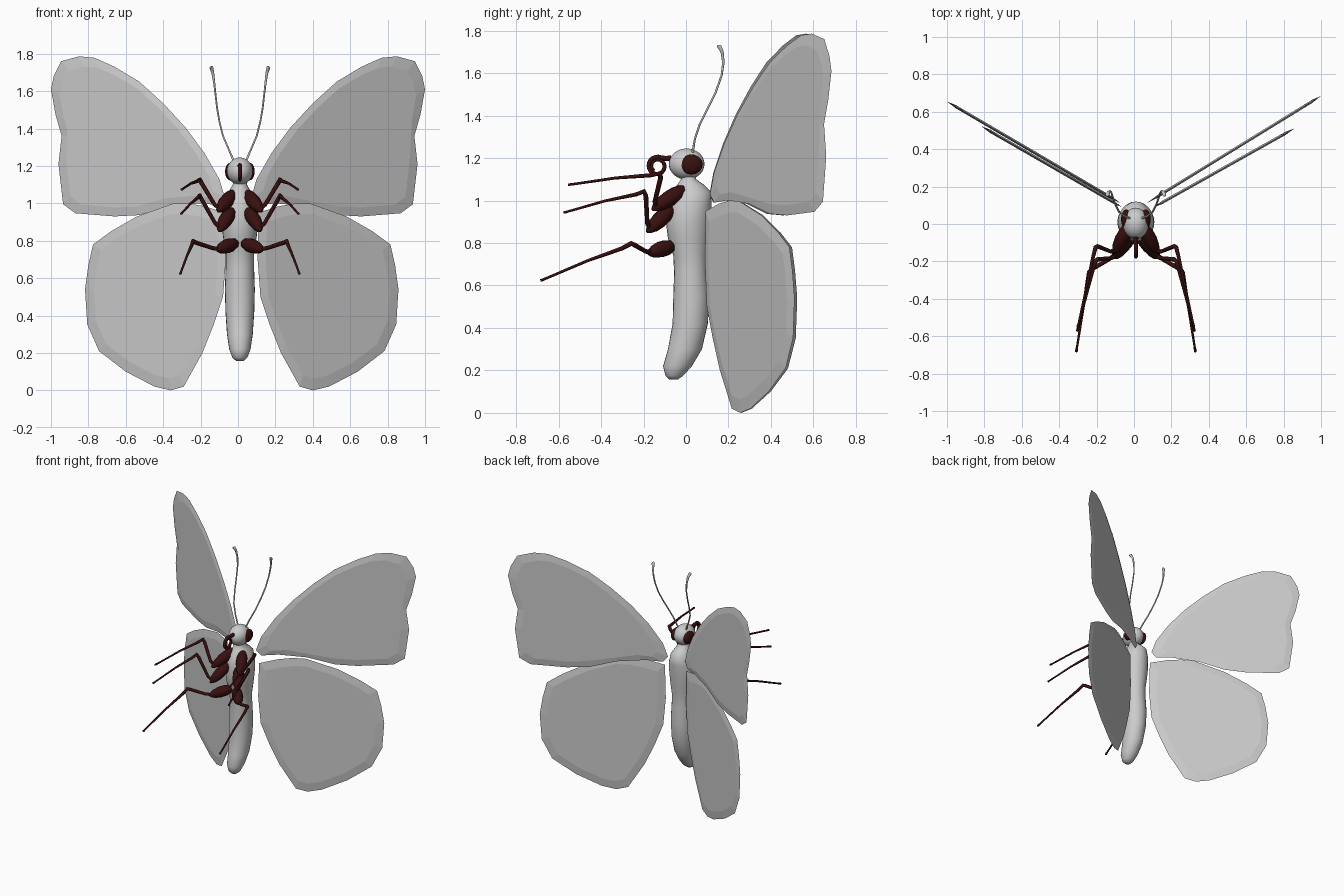
import bpy, bmesh, math
from mathutils import Vector

if "Cube" in bpy.data.objects:
    bpy.data.objects.remove(bpy.data.objects["Cube"])

CX = 0.01  # symmetry line of body


def material(name, col):
    m = bpy.data.materials.new(name)
    m.diffuse_color = (*col, 1)
    m.use_nodes = True
    m.node_tree.nodes["Principled BSDF"].inputs["Base Color"].default_value = m.diffuse_color
    return m


GREY = material("light grey", (0.6, 0.6, 0.6))
DARK = material("dark maroon", (0.04, 0.005, 0.005))


def finish(name, mesh, mat, smooth=True):
    mesh.materials.clear()
    mesh.materials.append(mat)
    for p in mesh.polygons:
        p.use_smooth = smooth
    ob = bpy.data.objects.new(name, mesh)
    bpy.context.collection.objects.link(ob)
    return ob


def from_bm(name, bm, mat, smooth=True):
    bmesh.ops.recalc_face_normals(bm, faces=bm.faces)
    me = bpy.data.meshes.new(name)
    bm.to_mesh(me)
    bm.free()
    return finish(name, me, mat, smooth)


def bridge(bm, a, b):
    for i in range(len(a)):
        j = (i + 1) % len(a)
        bm.faces.new((a[i], a[j], b[j], b[i]))


def ellipsoid(name, loc, size, mat):
    bm = bmesh.new()
    bmesh.ops.create_uvsphere(bm, u_segments=24, v_segments=16, radius=1)
    for v in bm.verts:
        v.co = Vector(loc) + Vector(c * s for c, s in zip(v.co, size))
    return from_bm(name, bm, mat)


def tube(name, pts, mat, sides=2):
    """Sweep a round section along (x, y, z, radius) points."""
    cu = bpy.data.curves.new(name, 'CURVE')
    cu.dimensions = '3D'
    cu.bevel_depth = 1
    cu.bevel_resolution = sides
    cu.use_fill_caps = True
    sp = cu.splines.new('POLY')
    sp.points.add(len(pts) - 1)
    for p, (x, y, z, r) in zip(sp.points, pts):
        p.co = (x, y, z, 1)
        p.radius = r
    tmp = bpy.data.objects.new("tmp", cu)
    bpy.context.collection.objects.link(tmp)
    bpy.context.view_layer.update()
    me = bpy.data.meshes.new_from_object(
        tmp.evaluated_get(bpy.context.evaluated_depsgraph_get()))
    bpy.data.objects.remove(tmp)
    return finish(name, me, mat)


def wing(name, outline, side, cx, y0, slope):
    """Thin plate thinning to a knife edge, leaning back outwards."""
    bm = bmesh.new()
    n = len(outline)
    mx = sum(p[0] for p in outline) / n
    mz = sum(p[1] for p in outline) / n

    def ring(k, off):
        out = []
        for x, z in outline:
            x, z = mx + (x - mx) * k, mz + (z - mz) * k
            out.append(bm.verts.new((cx + side * x, y0 + slope * x + off, z)))
        return out
    rim, front, back = ring(1, 0), ring(0.88, -0.009), ring(0.88, 0.009)
    bridge(bm, rim, front)
    bridge(bm, rim, back)
    bm.faces.new(front)
    bm.faces.new(back)
    bmesh.ops.triangulate(bm, faces=[f for f in bm.faces if len(f.verts) > 4])
    return from_bm(name, bm, GREY, False)


# body: abdomen and thorax as stacked ellipses (z, centre y, radius y, radius x)
rings = [(.157, -.058, .02, .02), (.175, -.055, .042, .04), (.22, -.04, .068, .057),
         (.3, -.005, .08, .069), (.42, .02, .083, .077), (.54, .025, .085, .08),
         (.66, .022, .078, .076), (.74, .02, .08, .076), (.82, .012, .097, .09),
         (.9, .01, .105, .099), (.98, .015, .105, .095), (1.04, .025, .095, .075),
         (1.075, .022, .062, .052), (1.1, .012, .036, .038), (1.15, .005, .035, .035)]
bm = bmesh.new()
loops = [[bm.verts.new((CX + rx * math.cos(t), yc + ry * math.sin(t), z))
          for t in (2 * math.pi * i / 24 for i in range(24))]
         for z, yc, ry, rx in rings]
for a, b in zip(loops, loops[1:]):
    bridge(bm, a, b)
bm.faces.new(loops[0])
bm.faces.new(loops[-1])
from_bm("body", bm, GREY)

# head
ellipsoid("head", (CX, .003, 1.172), (.069, .084, .073), GREY)

# coiled proboscis
coil = [(CX, -.07, 1.2, .013), (CX, -.095, 1.198, .012)]
for i in range(29):
    t = math.radians(65 + i * 19)
    r = .044 - .018 * i / 28
    coil.append((CX, -.135 + r * math.cos(t), 1.162 + r * math.sin(t), .011 - .003 * i / 28))
tube("proboscis", coil, DARK)

# wings as (distance from middle, height) outlines
FORE = [(.07, 1.03), (.1, 1.13), (.18, 1.27), (.28, 1.405), (.4, 1.535), (.527, 1.65),
        (.66, 1.73), (.767, 1.778), (.85, 1.786), (.945, 1.76), (.985, 1.68), (1, 1.61),
        (.976, 1.476), (.943, 1.36), (.96, 1.21), (.935, .995), (.87, .947),
        (.66, .93), (.53, .937), (.366, .985), (.2, 1.0), (.1, .99)]
HIND = [(.09, .95), (.2, .985), (.29, 1), (.37, .998), (.56, .93), (.7, .85), (.795, .78),
        (.82, .67), (.838, .54), (.826, .353), (.763, .21), (.62, .1), (.466, .02),
        (.38, 0), (.31, .02), (.21, .2), (.15, .35), (.1, .5), (.085, .7)]
for side, tag, fs, hs in ((1, "right", .615, .56), (-1, "left", .585, .575)):
    wing(tag + "_forewing", FORE, side, 0, .07, fs)
    wing(tag + "_hindwing", HIND, side, .02, .042, hs)

# legs: hip, end of thick thigh, knee, foot
LEGS = {"front": ((.03, .0, 1.06), (.115, -.155, .96), (.215, -.115, 1.125), (.31, -.55, 1.075)),
        "middle": ((.04, -.06, .97), (.11, -.18, .855), (.215, -.19, 1.04), (.313, -.57, .945)),
        "rear": ((.015, -.055, .79), (.12, -.175, .752), (.25, -.25, .795), (.318, -.68, .625))}
ANTENNA = [(.03, .03, 1.22, .006), (.06, .042, 1.29, .005), (.09, .065, 1.36, .005),
           (.11, .105, 1.44, .005), (.122, .14, 1.51, .005), (.131, .168, 1.59, .005),
           (.138, .176, 1.65, .006), (.145, .17, 1.7, .008), (.152, .158, 1.725, .011),
           (.156, .148, 1.728, .005)]
for side, tag in ((1, "right"), (-1, "left")):
    def flip(p):
        return (CX + side * p[0], *p[1:])
    ellipsoid(tag + "_eye", flip((.052, .025, 1.17)), (.027, .053, .047), DARK)
    tube(tag + "_antenna", [flip(p) for p in ANTENNA], GREY)
    for pos, joints in LEGS.items():
        hip, thigh, knee, foot = (Vector(flip(j)) for j in joints)
        fat = [(*hip.lerp(thigh, t), r) for t, r in
               ((0, .014), (.12, .028), (.3, .037), (.55, .038), (.8, .03), (.95, .018), (1.03, .006))]
        tube(f"{tag}_{pos}_thigh", fat, DARK, 3)
        # shin rises to a rounded knee, then runs out to a hooked foot
        tip = foot + Vector((0, 0, -.006))
        thin = [(*thigh.lerp(hip, .1), .011), (*thigh.lerp(knee, .2), .011),
                (*thigh.lerp(knee, .9), .012), (*(knee + Vector((0, -.008, .003))), .012),
                (*knee.lerp(foot, .12), .01), (*(knee.lerp(foot, .5) + Vector((0, 0, .006))), .007),
                (*knee.lerp(foot, .95), .006), (*foot, .008), (*tip, .006)]
        tube(f"{tag}_{pos}_shin", thin, DARK)
